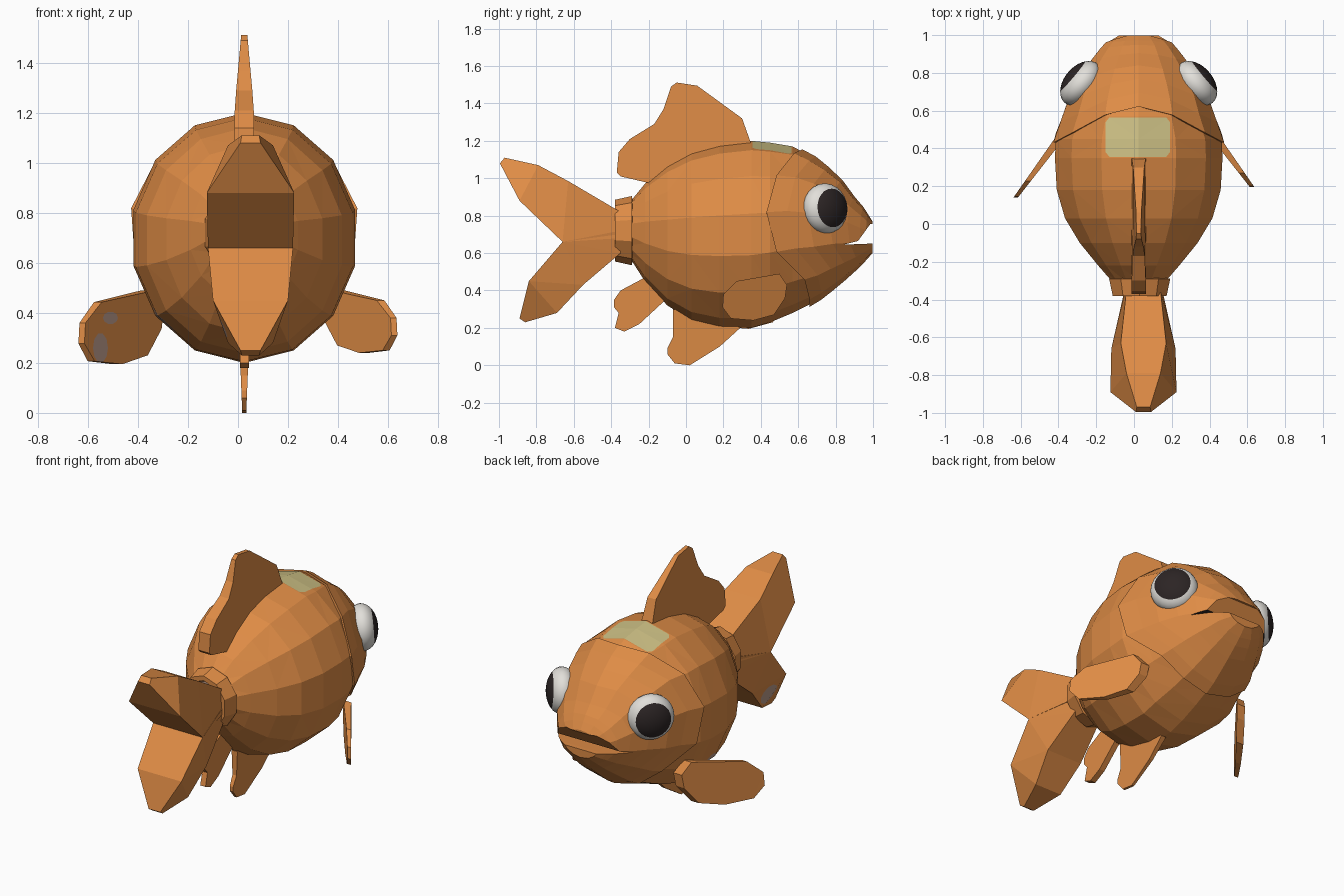
import bpy, bmesh, math
from mathutils import Vector

cube = bpy.data.objects.get("Cube")
if cube:
    bpy.data.objects.remove(cube, do_unlink=True)


def material(name, rgb):
    m = bpy.data.materials.new(name)
    m.use_nodes = True
    m.diffuse_color = (*rgb, 1)
    node = next(n for n in m.node_tree.nodes if n.type == 'BSDF_PRINCIPLED')
    node.inputs["Base Color"].default_value = (*rgb, 1)
    node.inputs["Roughness"].default_value = 0.8
    return m


ORANGE = material("orange", (0.73, 0.26, 0.06))
YELLOW = material("pale_yellow", (0.60, 0.52, 0.23))
MAUVE = material("pale_mauve", (0.50, 0.33, 0.26))
WHITE = material("eye_white", (0.76, 0.74, 0.70))
DARK = material("dark_brown", (0.025, 0.018, 0.018))
MID = 0.025  # x of the body's middle plane


def make(name, bm, mats):
    bmesh.ops.recalc_face_normals(bm, faces=bm.faces)
    mesh = bpy.data.meshes.new(name)
    bm.to_mesh(mesh)
    bm.free()
    for m in mats:
        mesh.materials.append(m)
    obj = bpy.data.objects.new(name, mesh)
    bpy.context.collection.objects.link(obj)
    return obj


def loft(name, rings, mats=(ORANGE,)):
    bm = bmesh.new()
    rows = [[bm.verts.new(p) for p in ring] for ring in rings]
    n = len(rows[0])
    for a, b in zip(rows, rows[1:]):
        for i in range(n):
            j = (i + 1) % n
            bm.faces.new((a[i], a[j], b[j], b[i]))
    bm.faces.new(rows[0])
    bm.faces.new(rows[-1])
    return make(name, bm, mats)


def fin(name, outline, half, place, mats=(ORANGE,)):
    """Closed plate from a side outline; half(y, z) is half its thickness."""
    sides = [[place(s * half(y, z), y, z) for y, z in outline] for s in (-1, 1)]
    return loft(name, sides, mats)


def paint(obj, polygon, axes, facing, slot):
    """Cut a convex outline into the faces turned to one side and colour it."""
    facing = Vector(facing)
    bm = bmesh.new()
    bm.from_mesh(obj.data)
    bmesh.ops.triangulate(bm, faces=bm.faces)
    cx, cy = (sum(p[k] for p in polygon) / len(polygon) for k in (0, 1))
    planes = []
    for p, q in zip(polygon, polygon[1:] + polygon[:1]):
        co, no = Vector(), Vector()
        co[axes[0]], co[axes[1]] = p
        no[axes[0]], no[axes[1]] = q[1] - p[1], p[0] - q[0]
        mid = Vector()
        mid[axes[0]], mid[axes[1]] = cx, cy
        if (mid - co).dot(no) > 0:
            no = -no
        planes.append((co, no))
        faces = [f for f in bm.faces if f.normal.dot(facing) > 0.2]
        geom = list({e for f in faces for e in (*f.verts, *f.edges)}) + faces
        bmesh.ops.bisect_plane(bm, geom=geom, plane_co=co, plane_no=no)
    for f in bm.faces:
        c = f.calc_center_median()
        if f.normal.dot(facing) > 0.2 and all((c - co).dot(no) < 0 for co, no in planes):
            f.material_index = slot
    bm.to_mesh(obj.data)
    bm.free()


def disc(cx, cy, rx, ry, n=10):
    return [(cx + rx * math.cos(math.tau * i / n), cy + ry * math.sin(math.tau * i / n))
            for i in range(n)]


# Body stations: y, bottom z, top z, half width
STATIONS = [(-0.31, 0.59, 0.86, 0.14), (-0.22, 0.45, 0.97, 0.22), (-0.10, 0.32, 1.07, 0.32),
            (0.03, 0.24, 1.14, 0.40), (0.18, 0.205, 1.18, 0.445), (0.35, 0.20, 1.20, 0.455),
            (0.45, 0.23, 1.19, 0.45), (0.57, 0.28, 1.17, 0.40), (0.70, 0.345, 1.10, 0.355),
            (0.82, 0.44, 1.00, 0.28), (0.90, 0.51, 0.89, 0.22), (0.96, 0.57, 0.82, 0.17),
            (0.985, 0.60, 0.77, 0.12)]
SIDES = 14


def skin(y, angle, grow=0.0):
    y = min(max(y, STATIONS[0][0]), STATIONS[-1][0])
    for a, b in zip(STATIONS, STATIONS[1:]):
        if y <= b[0]:
            break
    t = (y - a[0]) / (b[0] - a[0])
    low, top, wide = (a[k] + (b[k] - a[k]) * t for k in (1, 2, 3))
    return Vector((MID + (wide + grow) * math.cos(angle), y,
                   (low + top) / 2 + ((top - low) / 2 + grow) * math.sin(angle)))


ANGLES = [math.tau * (i + 0.5) / SIDES - math.pi / 2 + math.pi / SIDES for i in range(SIDES)]

# Body, ending inside the head
rings = [[skin(s[0], a) for a in ANGLES] for s in STATIONS[:8]]
rings.append([skin(0.67, a) for a in ANGLES])
rings.append([skin(0.74, a, -0.08) for a in ANGLES])
body = loft("body", rings, (ORANGE, YELLOW, MAUVE))
paint(body, [(-0.15, 0.38), (-0.13, 0.355), (0.17, 0.355), (0.19, 0.38),
             (0.19, 0.54), (0.17, 0.565), (-0.13, 0.565), (-0.15, 0.54)], (0, 1), (0, 0, 1), 1)
paint(body, disc(0.22, 0.37, 0.06, 0.055), (1, 2), (-1, 0, 0), 2)


# Head shell with a curved gill edge
def gill_edge(angle):
    z = 0.70 + 0.50 * math.sin(angle)
    return min(0.43 + 1.2 * (z - 0.80) ** 2, 0.66)


def head_ring(t, grow):
    return [skin(gill_edge(a) + (0.985 - gill_edge(a)) * t, a, grow) for a in ANGLES]


rings = [head_ring(0, -0.03)] + [head_ring(t, 0.013) for t in (0, 0.2, 0.4, 0.6, 0.78, 0.9, 0.96)]
rings.append([p + Vector((0, 0.012, 0)) for p in head_ring(1, 0)])
head = loft("head", rings, (ORANGE, DARK))

# Mouth notch
notch = [(0.84, 0.645), (0.92, 0.665), (0.985, 0.755), (1.1, 0.76), (1.1, 0.65), (0.97, 0.65)]
cutter = loft("mouth_cutter", [[(x, y, z) for y, z in notch] for x in (-0.6, 0.6)])
cutter.hide_render = True
cut = head.modifiers.new("mouth", 'BOOLEAN')
cut.operation, cut.solver, cut.object = 'DIFFERENCE', 'EXACT', cutter
bpy.context.view_layer.objects.active = head
bpy.ops.object.modifier_apply(modifier=cut.name)
bpy.data.objects.remove(cutter, do_unlink=True)
for f in head.data.polygons:
    inside = 0.83 < f.center.y < 0.93 and 0.64 < f.center.z < 0.67
    f.material_index = 1 if inside and f.normal.z < -0.9 else 0

# Eyes: flattened spheres turned forward, pupil on the outer cap
for side, name in ((1, "left_eye"), (-1, "right_eye")):
    bm = bmesh.new()
    bmesh.ops.create_uvsphere(bm, u_segments=24, v_segments=18, radius=1)
    for f in bm.faces:
        f.material_index = 1 if f.calc_center_median().z > 0.68 else 0
        f.smooth = True
    eye = make(name, bm, (WHITE, DARK))
    eye.scale = (0.135, 0.135, 0.09)
    eye.location = (MID + side * 0.305, 0.745, 0.838)
    look = Vector((side * math.cos(0.7), math.sin(0.7), 0.06))
    eye.rotation_euler = look.to_track_quat('Z', 'Y').to_euler()

# Collar at the tail root
collar_rings = []
for y, grow in ((-0.345, -0.03), (-0.38, -0.015), (-0.38, 0.015), (-0.29, 0.035), (-0.28, -0.02)):
    collar_rings.append([(MID + 0.005 + (0.135 + grow) * math.cos(a), y, 0.72 + (0.15 + grow) * math.sin(a))
                         for a in (math.tau * (i + 0.5) / 10 for i in range(10))])
collar = loft("tail_collar", collar_rings, (ORANGE, MAUVE))
for f in collar.data.polygons:
    f.material_index = 1 if f.center.y < -0.34 and f.normal.y < -0.9 and len(f.vertices) > 4 else 0


# Tail lobes: outer edge (y, z, half width) paired with the inner fork edge
def lobe(name, pairs, mats=(ORANGE,)):
    return loft(name, [[(0.05 + s * w, y, z) for s, (y, z, w) in
                        ((-1, outer), (1, outer), (1, inner), (-1, inner))]
                       for outer, inner in pairs], mats)


lobe("upper_tail_lobe", [((-0.35, 0.82, 0.09), (-0.35, 0.68, 0.10)),
                         ((-0.63, 0.985, 0.12), (-0.66, 0.66, 0.17)),
                         ((-0.79, 1.07, 0.09), (-0.89, 0.88, 0.175)),
                         ((-0.97, 1.11, 0.035), (-0.995, 1.08, 0.04))])
lower = lobe("lower_tail_lobe", [((-0.35, 0.60, 0.09), (-0.35, 0.72, 0.10)),
                                 ((-0.55, 0.43, 0.12), (-0.66, 0.66, 0.17)),
                                 ((-0.69, 0.28, 0.09), (-0.84, 0.45, 0.15)),
                                 ((-0.86, 0.23, 0.035), (-0.89, 0.25, 0.04))], (ORANGE, MAUVE))
paint(lower, disc(-0.72, 0.36, 0.07, 0.06), (1, 2), (-1, 0, 0), 1)


# Upright fins on the middle plane
def upright(x, y, z):
    return (MID + x, y, z)


fin("dorsal_fin", [(0.35, 1.18), (0.30, 1.32), (0.06, 1.495), (-0.05, 1.512), (-0.08, 1.49),
                   (-0.12, 1.37), (-0.17, 1.29), (-0.30, 1.21), (-0.36, 1.14), (-0.37, 1.03),
                   (-0.35, 1.01), (-0.20, 0.975), (0.0, 1.08), (0.2, 1.13)],
    lambda y, z: min(0.038, 0.012 + 0.09 * (1.515 - z)), upright)
fin("rear_belly_fin", [(-0.20, 0.48), (-0.35, 0.40), (-0.385, 0.35), (-0.385, 0.31), (-0.36, 0.28),
                       (-0.38, 0.20), (-0.33, 0.18), (-0.25, 0.22), (-0.12, 0.34), (-0.1, 0.42)],
    lambda y, z: 0.018, upright)
fin("front_belly_fin", [(-0.07, 0.30), (-0.07, 0.15), (-0.10, 0.09), (-0.10, 0.06), (-0.06, 0.01),
                        (0.02, 0.0), (0.18, 0.10), (0.29, 0.20), (0.2, 0.26)],
    lambda y, z: 0.008 + 0.04 * z, upright)

# Side fins, swept out and back from behind the gills
PECTORAL = [(0.50, 0.49), (0.27, 0.45), (0.20, 0.38), (0.195, 0.31), (0.24, 0.25),
            (0.36, 0.24), (0.47, 0.27), (0.53, 0.36), (0.54, 0.43)]


def pectoral(name, side, size, root, sweep):
    def place(x, y, z):
        y, z = 0.50 + (y - 0.50) * size, 0.49 + (z - 0.49) * size
        return (side * (root + sweep * (0.50 - y)) + x, y, z)
    return fin(name, PECTORAL, lambda y, z: 0.012 + 0.05 * max(0, y - 0.2), place, (ORANGE, MAUVE))


pectoral("left_side_fin", 1, 1.0, 0.40, 0.74)
right_fin = pectoral("right_side_fin", -1, 1.18, 0.36, 0.74)
paint(right_fin, disc(-0.55, 0.26, 0.03, 0.06), (0, 2), (0, -1, 0), 1)
paint(right_fin, disc(-0.51, 0.38, 0.03, 0.025), (0, 2), (0, -1, 0), 1)
